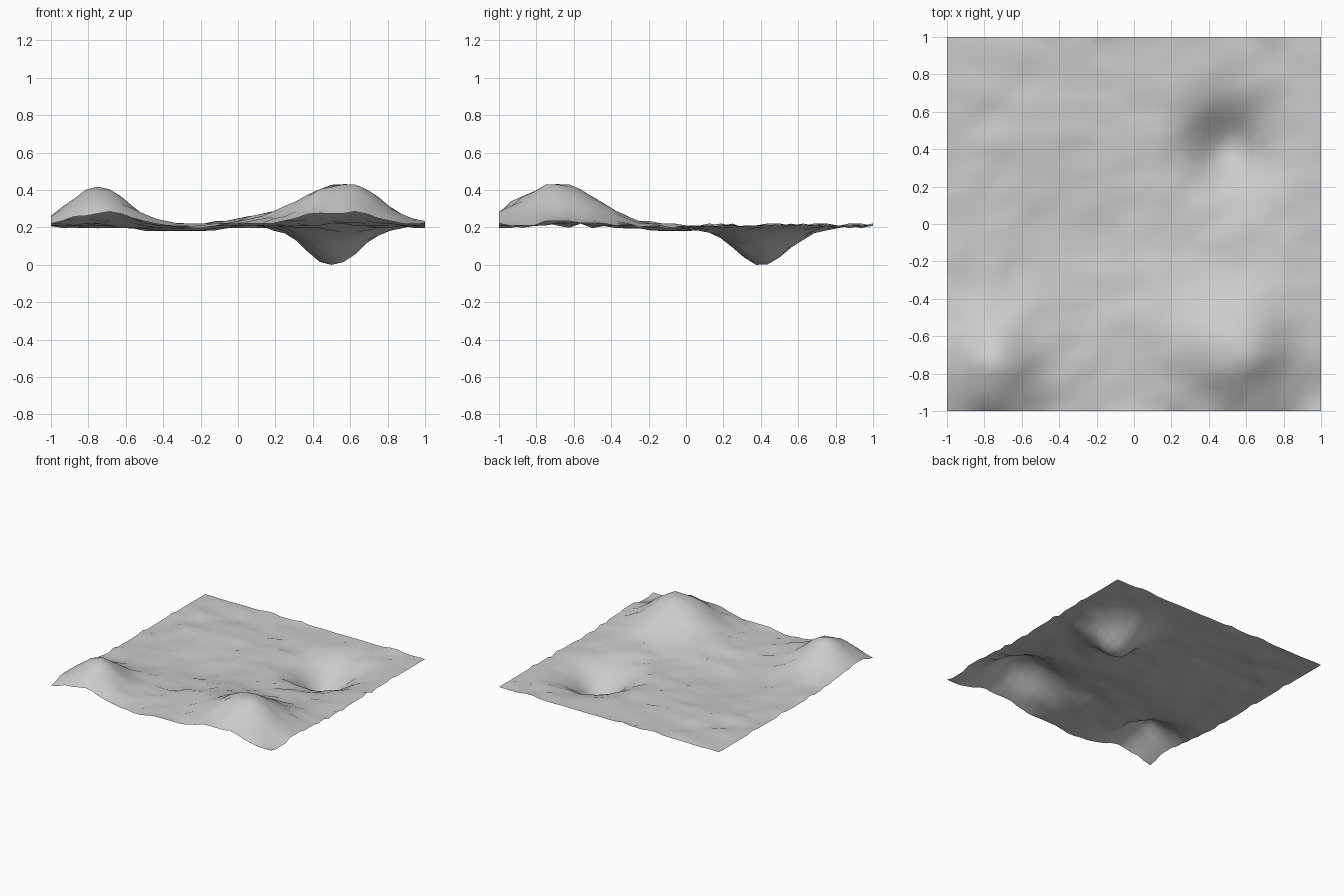
import bpy, bmesh, math, random

if "Cube" in bpy.data.objects:
    bpy.data.objects.remove(bpy.data.objects["Cube"])

random.seed(4)
N = 32                # grid cells per side
STEP = 0.013          # height quantisation, gives the terraced look

# Hills and hollows: x, y, height, spread left, right, front, back
FEATURES = [
    (-0.75, -0.77, 0.205, 0.15, 0.16, 0.16, 0.18),   # corner hill
    (0.57, -0.68, 0.23, 0.24, 0.19, 0.21, 0.20),     # main hill
    (0.50, 0.40, -0.205, 0.135, 0.155, 0.145, 0.155),  # pit
    (-0.32, -0.05, -0.025, 0.22, 0.20, 0.20, 0.20),  # shallow dip
    (0.10, -0.45, 0.03, 0.15, 0.15, 0.15, 0.15),     # hill shoulder
]


def bump(x, y, f):
    cx, cy, h, l, r, fr, bk = f
    sx = l if x < cx else r
    sy = fr if y < cy else bk
    return h * math.exp(-((x - cx) / sx) ** 2 / 2 - ((y - cy) / sy) ** 2 / 2)


# Small-scale roughness, stretched along x
raw = [[random.random() for _ in range(N + 2)] for _ in range(N + 1)]


def rough(i, j):
    return 0.026 * (raw[j][i] + raw[j][i + 1]) / 2


def height(i, j):
    x, y = 2 * i / N - 1, 2 * j / N - 1
    big = sum(bump(x, y, f) for f in FEATURES)
    fine = round((rough(i, j) + big) / STEP) * STEP
    return 0.198 + 0.65 * fine + 0.35 * (big + rough(i, j))


# Terrain surface, an open sheet
bm = bmesh.new()
bmesh.ops.create_grid(bm, x_segments=N, y_segments=N, size=1)
for v in bm.verts:
    i, j = round((v.co.x + 1) * N / 2), round((v.co.y + 1) * N / 2)
    v.co.z = height(i, j)
low = min(v.co.z for v in bm.verts)
for v in bm.verts:
    v.co.z -= low
for f in bm.faces:
    f.smooth = True
mesh = bpy.data.meshes.new("terrain")
bm.to_mesh(mesh)
bm.free()

# Plain grey ground
mat = bpy.data.materials.new("light grey")
mat.diffuse_color = (0.6, 0.6, 0.6, 1)
mat.use_nodes = True
mat.node_tree.nodes["Principled BSDF"].inputs["Base Color"].default_value = mat.diffuse_color
mesh.materials.append(mat)
terrain = bpy.data.objects.new("terrain", mesh)
bpy.context.collection.objects.link(terrain)
